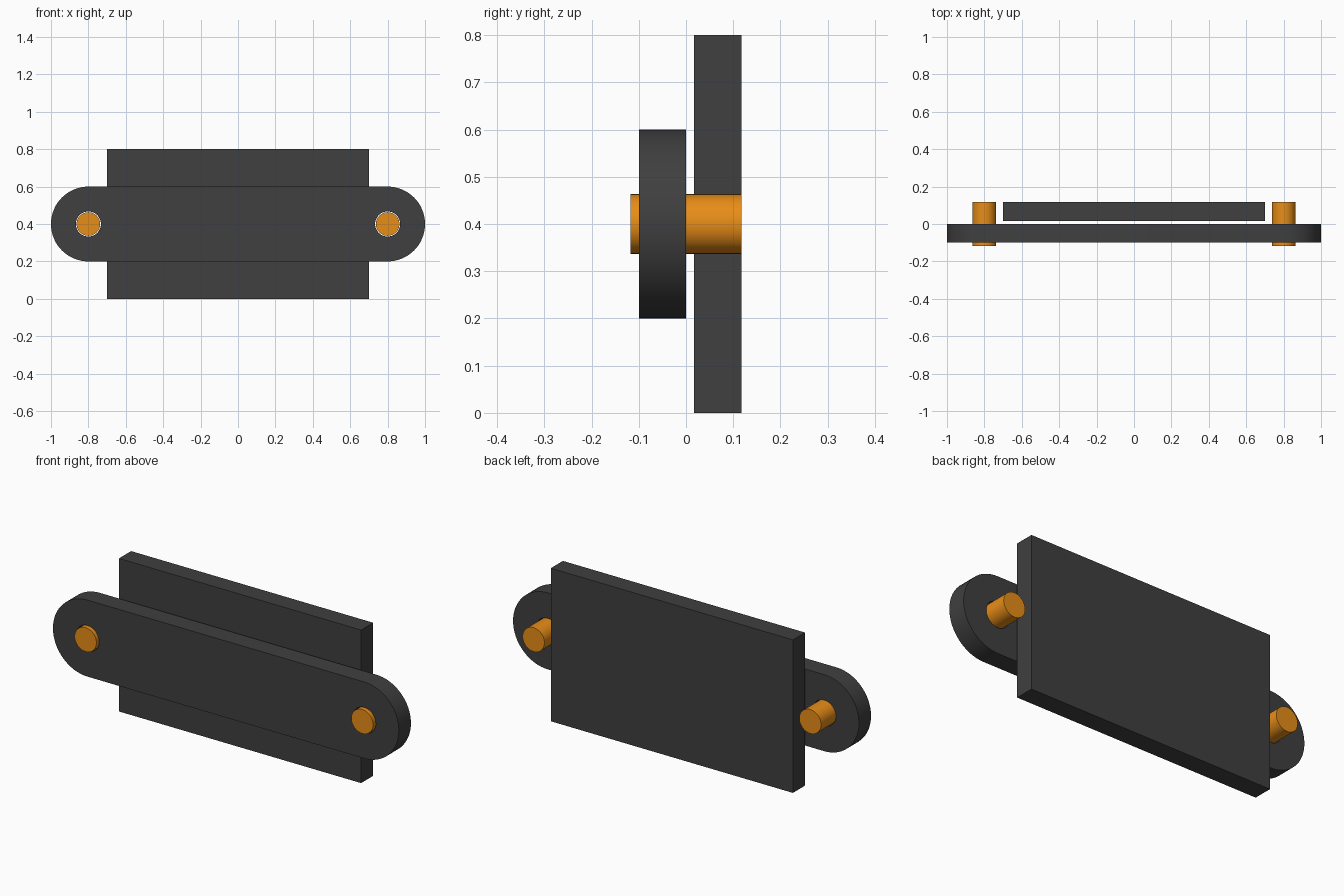
import bpy
import bmesh
from math import pi, cos, sin

cube = bpy.data.objects.get("Cube")
if cube:
    bpy.data.objects.remove(cube, do_unlink=True)

MID_Z = 0.4      # height of the pin axis
PIN_X = 0.8      # distance of each pin from the centre


def material(name, rgb):
    mat = bpy.data.materials.new(name)
    mat.use_nodes = True
    mat.diffuse_color = (*rgb, 1)
    bsdf = mat.node_tree.nodes["Principled BSDF"]
    bsdf.inputs["Base Color"].default_value = (*rgb, 1)
    bsdf.inputs["Roughness"].default_value = 0.6
    return mat


dark_grey = material("dark_grey", (0.05, 0.05, 0.05))
orange = material("orange", (0.9, 0.3, 0.01))


def finish(obj, name, mat, smooth=True):
    obj.name = obj.data.name = name
    obj.data.materials.clear()
    obj.data.materials.append(mat)
    if smooth:
        bpy.ops.object.shade_smooth_by_angle()


def arc(cx, radius, start, sweep, steps):
    return [(cx + radius * cos(start + sweep * i / steps),
             radius * sin(start + sweep * i / steps)) for i in range(steps + 1)]


# Link bar: rounded outline with a clearance hole at each end
outline = arc(PIN_X, 0.2, -pi / 2, pi, 32) + arc(-PIN_X, 0.2, pi / 2, pi, 32)
holes = [arc(side * PIN_X, 0.067, 0, 2 * pi, 48)[:-1] for side in (-1, 1)]
curve = bpy.data.curves.new("link_bar", "CURVE")
curve.dimensions = "2D"
curve.fill_mode = "BOTH"
curve.extrude = 0.05
for points in [outline] + holes:
    spline = curve.splines.new("POLY")
    spline.points.add(len(points) - 1)
    for point, (x, y) in zip(spline.points, points):
        point.co = (x, y, 0, 1)
    spline.use_cyclic_u = True
link = bpy.data.objects.new("link_bar", curve)
bpy.context.collection.objects.link(link)
link.location = (0, -0.05, MID_Z)
link.rotation_euler.x = pi / 2
bpy.ops.object.select_all(action="DESELECT")
link.select_set(True)
bpy.context.view_layer.objects.active = link
bpy.ops.object.convert(target="MESH")
link = bpy.context.object
bm = bmesh.new()
bm.from_mesh(link.data)
bmesh.ops.remove_doubles(bm, verts=bm.verts, dist=0.0001)
bmesh.ops.recalc_face_normals(bm, faces=bm.faces)
bm.to_mesh(link.data)
bm.free()
finish(link, "link_bar", dark_grey)

# Back plate
bpy.ops.mesh.primitive_cube_add(size=1, location=(0, 0.067, MID_Z))
plate = bpy.context.object
plate.scale = (1.4, 0.1, 0.8)
bpy.ops.object.transform_apply(location=False, rotation=False, scale=True)
finish(plate, "back_plate", dark_grey, smooth=False)

# Pins through the holes
for name, side in (("left_pin", 1), ("right_pin", -1)):
    bpy.ops.mesh.primitive_cylinder_add(
        vertices=48, radius=0.063, depth=0.234,
        location=(side * PIN_X, 0, MID_Z), rotation=(pi / 2, 0, 0))
    finish(bpy.context.object, name, orange)
